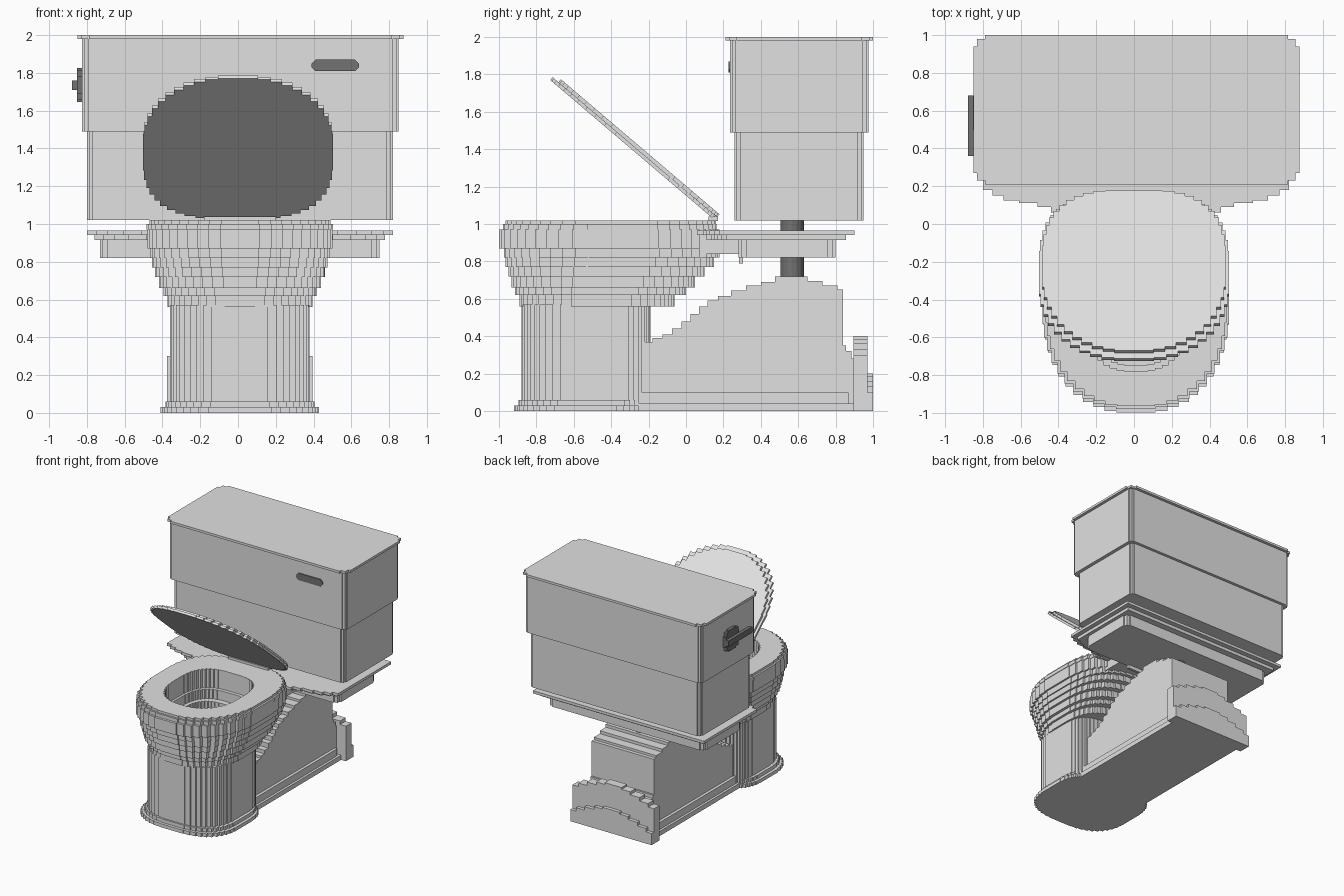
import bpy, bmesh, math

if "Cube" in bpy.data.objects:
    bpy.data.objects.remove(bpy.data.objects["Cube"])

CX = 0.01  # the fixture sits slightly right of the origin


def material(name, v):
    m = bpy.data.materials.new(name)
    m.diffuse_color = (v, v, v, 1)
    m.use_nodes = True
    m.node_tree.nodes["Principled BSDF"].inputs["Base Color"].default_value = m.diffuse_color
    return m


PORCELAIN = material("porcelain", 0.75)
METAL = material("dark metal", 0.17)


def finish(name, bm, mat):
    bmesh.ops.remove_doubles(bm, verts=bm.verts, dist=0.0002)
    bmesh.ops.dissolve_degenerate(bm, edges=bm.edges, dist=0.0002)
    bmesh.ops.recalc_face_normals(bm, faces=bm.faces)
    me = bpy.data.meshes.new(name)
    bm.to_mesh(me)
    bm.free()
    me.materials.append(mat)
    ob = bpy.data.objects.new(name, me)
    bpy.context.collection.objects.link(ob)
    return ob


def stairs(pts, cx=0.0, cy=0.0, closed=True):
    """Turn an outline into axis-aligned steps, each corner on the outside."""
    out = []
    for i, p in enumerate(pts):
        out.append(p)
        if i == len(pts) - 1 and not closed:
            break
        q = pts[(i + 1) % len(pts)]
        out.append((max(p[0], q[0], key=lambda x: abs(x - cx)),
                    max(p[1], q[1], key=lambda y: abs(y - cy))))
    return out


def oval(half, y0, y1, nf=2.1, nb=2.8, cx=CX, count=48):
    """Stepped egg outline: rounder at the front, squarer at the back."""
    cy, hy = (y0 + y1) / 2, (y1 - y0) / 2
    pts = []
    for i in range(count):
        a = 2 * math.pi * (i + 0.5) / count
        c, s = math.cos(a), math.sin(a)
        e = 2 / (nb if s > 0 else nf)
        pts.append((cx + half * math.copysign(abs(c) ** e, c),
                    cy + hy * math.copysign(abs(s) ** e, s)))
    return stairs(pts, cx, cy)


def mirrored(half):
    """Close a right-hand half outline with its mirror image."""
    return [(CX + x, y) for x, y in half] + [(CX - x, y) for x, y in reversed(half)]


def rounded(x0, x1, y0, y1, c):
    """Rectangle with small stepped corners."""
    cx, cy, hx, hy = (x0 + x1) / 2, (y0 + y1) / 2, (x1 - x0) / 2, (y1 - y0) / 2
    q = [(hx, hy - c), (hx - c / 3, hy - c), (hx - c / 3, hy - c / 3),
         (hx - c, hy - c / 3), (hx - c, hy)]
    r = q[::-1]
    pts = q + [(-x, y) for x, y in r] + [(-x, -y) for x, y in q] + [(x, -y) for x, y in r]
    return [(cx + x, cy + y) for x, y in pts]


def loft(name, rings, mat=PORCELAIN, ring_shape=False):
    """Join equal-length (outline, z) rings; cap the ends or close into a ring."""
    bm = bmesh.new()
    loops = [[bm.verts.new((x, y, z)) for x, y in o] for o, z in rings]
    n = len(loops[0])
    pairs = list(zip(loops, loops[1:]))
    if ring_shape:
        pairs.append((loops[-1], loops[0]))
    else:
        bm.faces.new(loops[0])
        bm.faces.new(loops[-1])
    for a, b in pairs:
        for i in range(n):
            j = (i + 1) % n
            bm.faces.new((a[i], a[j], b[j], b[i]))
    return finish(name, bm, mat)


def prism(name, outline, a, b, axis="z", mat=PORCELAIN):
    """Extrude a flat outline from a to b along an axis."""
    place = {"z": lambda u, v, w: (u, v, w),
             "y": lambda u, v, w: (u, w, v),
             "x": lambda u, v, w: (w, u, v)}[axis]
    ob = loft(name, [(outline, a), (outline, b)], mat)
    bm = bmesh.new()
    bm.from_mesh(ob.data)
    for v in bm.verts:
        v.co = place(*v.co)
    bmesh.ops.recalc_face_normals(bm, faces=bm.faces)
    bm.to_mesh(ob.data)
    bm.free()
    return ob


def rect(u0, u1, v0, v1):
    return [(u0, v0), (u1, v0), (u1, v1), (u0, v1)]


def disc(u, v, r, n):
    return [(u + r * math.cos(2 * math.pi * i / n), v + r * math.sin(2 * math.pi * i / n))
            for i in range(n)]


# tank: lower box, wider upper box, lid
prism("tank_lower", rounded(-0.80, 0.82, 0.26, 0.95, 0.03), 1.02, 1.49)
prism("tank_upper", rounded(-0.825, 0.85, 0.235, 0.975, 0.03), 1.49, 1.98)
prism("tank_lid", rounded(-0.85, 0.875, 0.21, 1.0, 0.06), 1.98, 2.0)

# flush handle on the left and plate on the front
prism("handle_hub", stairs(disc(0.587, 1.735, 0.09, 12), 0.587, 1.735), -0.852, -0.82, "x", METAL)
prism("handle_lever", rect(0.36, 0.68, 1.71, 1.76), -0.88, -0.85, "x", METAL)
prism("front_plate", [(0.39, 1.83), (0.41, 1.81), (0.62, 1.81), (0.64, 1.83),
                      (0.64, 1.85), (0.62, 1.87), (0.41, 1.87), (0.39, 1.85)],
      0.227, 0.236, "y", METAL)

# shelf under the tank, stepped inwards towards the bottom
edge = [(0.41, 0.06), (0.45, 0.09), (0.52, 0.11), (0.62, 0.125), (0.70, 0.15),
        (0.76, 0.18), (0.81, 0.21), (0.81, 0.86), (0.78, 0.90)]
prism("shelf_top", mirrored(stairs(edge, 0, 0.5, False)), 0.942, 0.965)
edge2 = [(x * 0.95, 0.5 + (y - 0.5) * 0.89) for x, y in edge]
prism("shelf_middle", mirrored(stairs(edge2, 0, 0.5, False)), 0.915, 0.942)
prism("shelf_bottom", rounded(-0.73, 0.75, 0.28, 0.80, 0.04), 0.82, 0.915)
prism("bowl_deck", rect(CX - 0.36, CX + 0.36, 0.0, 0.32), 0.84, 0.96)
prism("shelf_lip", rect(CX - 0.3, CX + 0.3, 0.283, 0.305), 0.79, 0.83)

# pipe between tank and base
prism("connector_pipe", disc(CX, 0.567, 0.063, 16), 0.70, 1.03, "z", METAL)

# bowl: terraced outside, then down the inside
levels = [(0.56, 0.62, 0.385, -0.89, -0.06), (0.62, 0.66, 0.405, -0.915, 0.0),
          (0.66, 0.72, 0.43, -0.935, 0.05), (0.72, 0.77, 0.45, -0.95, 0.10),
          (0.77, 0.82, 0.465, -0.965, 0.15), (0.82, 0.87, 0.475, -0.975, 0.18),
          (0.87, 0.97, 0.49, -1.0, 0.18)]
inside = [(0.97, 0.86, 0.30, -0.78, -0.08), (0.86, 0.78, 0.28, -0.75, -0.11),
          (0.78, 0.71, 0.25, -0.71, -0.16), (0.71, 0.65, 0.21, -0.66, -0.22),
          (0.65, 0.60, 0.16, -0.60, -0.30)]
rings = []
for za, zb, half, y0, y1 in levels + inside:
    o = oval(half, y0, y1)
    rings += [(o, za), (o, zb)]
loft("bowl", rings)

# seat ring
outer, outer2, hole = oval(0.495, -0.98, 0.165), oval(0.48, -0.965, 0.16), oval(0.30, -0.78, -0.08)
loft("seat", [(outer, 0.97), (outer, 1.0), (outer2, 1.0), (outer2, 1.02),
              (hole, 1.02), (hole, 0.97)], ring_shape=True)
prism("seat_hinge", rect(CX - 0.19, CX + 0.19, 0.12, 0.17), 1.015, 1.04)

# half-open seat lid made of two plates
for name, o, a, b in (("lid_underside", oval(0.505, -1.156, -0.01, cx=0), -0.018, 0.002),
                      ("lid_top", oval(0.485, -1.115, 0.0, cx=0), 0.002, 0.022)):
    lid = prism(name, o, a, b)
    lid.location = (0, 0.165, 1.035)
    lid.rotation_euler = (-math.radians(40.4), 0, 0)

# pedestal column with flared foot
prism("pedestal", oval(0.37, -0.88, -0.19, 2.5, 4), 0.03, 0.57)
prism("foot_upper", oval(0.395, -0.895, -0.2, 2.5, 3.5), 0.025, 0.06)
prism("foot_lower", oval(0.42, -0.92, -0.2, 2.5, 3.5), 0.0, 0.03)

# trapway body behind the column, its side profile stepped
top = [(-0.35, 0.36), (-0.21, 0.37), (-0.15, 0.39), (-0.10, 0.41), (-0.05, 0.44),
       (0.0, 0.48), (0.05, 0.52), (0.09, 0.56), (0.14, 0.59), (0.20, 0.615),
       (0.28, 0.645), (0.36, 0.67), (0.44, 0.69), (0.51, 0.72), (0.62, 0.72),
       (0.68, 0.695), (0.78, 0.67), (0.84, 0.65), (0.84, 0.35), (0.87, 0.32), (0.90, 0.28)]
body = []
for p, q in zip(top, top[1:]):
    m = (p[0] + q[0]) / 2
    body += [p, (m, p[1]), (m, q[1])] if q[0] > p[0] else [p]
body += [top[-1], (0.90, 0.02), (-0.35, 0.02)]
prism("trapway", body, CX - 0.295, CX + 0.295, "x")
prism("plinth_upper", rect(-0.35, 0.87, 0.02, 0.10), CX - 0.32, CX + 0.32, "x")
prism("plinth_lower", rect(-0.35, 0.90, 0.0, 0.04), CX - 0.34, CX + 0.34, "x")

# arched plates at the back
for name, z, a, b in (("back_plate", 0.30, 0.895, 0.97), ("back_plate_outer", 0.10, 0.97, 1.0)):
    arch = [(0.385, 0.0), (0.385, z), (0.33, z), (0.33, z + 0.03), (0.25, z + 0.03),
            (0.25, z + 0.06), (0.16, z + 0.06), (0.16, z + 0.085), (0.08, z + 0.085),
            (0.08, z + 0.10)]
    prism(name, mirrored(arch), a, b, "y")
